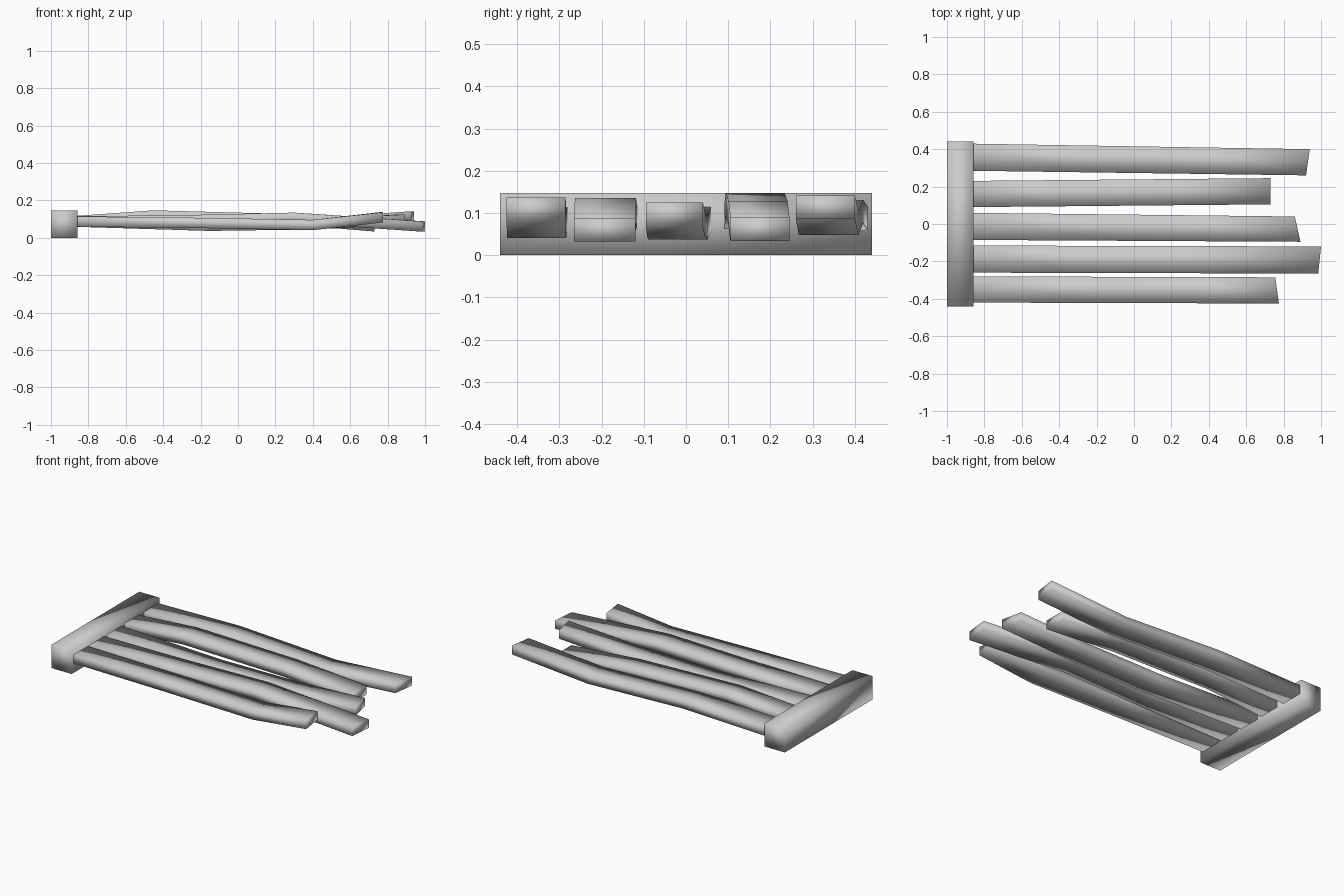
import bpy, bmesh

if "Cube" in bpy.data.objects:
    bpy.data.objects.remove(bpy.data.objects["Cube"])

THICK = 0.055


def box_strip(name, stations):
    """Loft of 4-sided sections; a station is (x_low, x_high, y_low, y_high, z_bottom, z_top)."""
    bm = bmesh.new()
    rings = []
    for xl, xh, yl, yh, zb, zt in stations:
        rings.append([bm.verts.new(c) for c in
                      ((xl, yl, zb), (xh, yh, zb), (xh, yh, zt), (xl, yl, zt))])
    for a, b in zip(rings, rings[1:]):
        for i in range(4):
            j = (i + 1) % 4
            bm.faces.new((a[i], a[j], b[j], b[i]))
    bm.faces.new(rings[0])
    bm.faces.new(rings[-1])
    bmesh.ops.recalc_face_normals(bm, faces=bm.faces)
    for f in bm.faces:
        f.smooth = True
    mesh = bpy.data.meshes.new(name)
    bm.to_mesh(mesh)
    bm.free()
    obj = bpy.data.objects.new(name, mesh)
    bpy.context.collection.objects.link(obj)
    return obj


# Cross beam at the left end
box_strip("cross_beam", [(-1, -1, -0.44, 0.44, 0, 0.147),
                         (-0.857, -0.857, -0.44, 0.44, 0, 0.147)])

# Warped planks: start y range, end y range, end x at low/high y, (x, bottom z) bends, end bottom z
planks = [
    ((-0.42, -0.28), (-0.425, -0.285), (0.775, 0.755), [(-0.2, 0.052), (0.40, 0.041)], 0.082),
    ((-0.26, -0.115), (-0.265, -0.12), (0.985, 1.0), [(-0.3, 0.066), (0.30, 0.08)], 0.033),
    ((-0.085, 0.06), (-0.095, 0.04), (0.89, 0.86), [(-0.15, 0.037), (0.40, 0.045)], 0.070),
    ((0.09, 0.23), (0.105, 0.245), (0.73, 0.73), [(-0.45, 0.092), (0.25, 0.073)], 0.034),
    ((0.285, 0.43), (0.26, 0.40), (0.92, 0.94), [(-0.28, 0.076), (0.40, 0.048)], 0.087),
]
X0 = -0.90
for n, (ys, ye, xe, bends, z_end) in enumerate(planks, 1):
    stations = [(X0, X0, *ys, 0.06, 0.06 + THICK)]
    for x, z in bends:
        t = (x - X0) / (sum(xe) / 2 - X0)
        yl, yh = (a + (b - a) * t for a, b in zip(ys, ye))
        stations.append((x, x, yl, yh, z, z + THICK))
    stations.append((*xe, *ye, z_end, z_end + THICK))
    box_strip(f"plank_{n}", stations)
